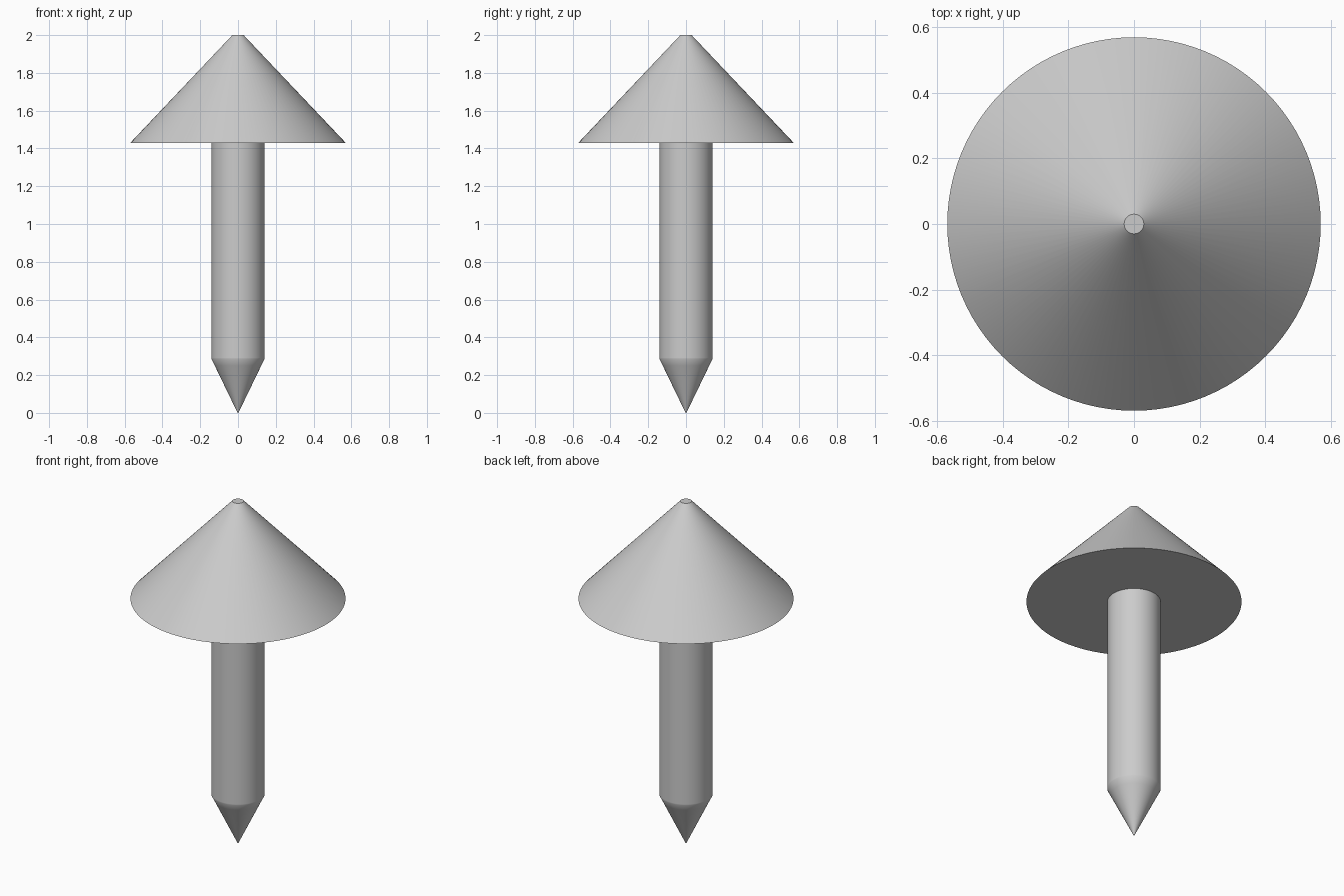
import bpy
import bmesh
import math

if "Cube" in bpy.data.objects:
    bpy.data.objects.remove(bpy.data.objects["Cube"], do_unlink=True)

SEGMENTS = 96

grey = bpy.data.materials.new("plain grey")
grey.use_nodes = True
colour = (0.6, 0.6, 0.6, 1)
grey.diffuse_color = colour
grey.node_tree.nodes["Principled BSDF"].inputs["Base Color"].default_value = colour


def lathe(name, profile):
    """Spin a (radius, height) profile, bottom to top, into a closed solid."""
    bm = bmesh.new()
    rings = []
    for radius, z in profile:
        angles = [2 * math.pi * i / SEGMENTS for i in range(SEGMENTS)]
        rings.append([bm.verts.new((radius * math.cos(a), radius * math.sin(a), z))
                      for a in angles])
    for low, high in zip(rings, rings[1:]):
        for i in range(SEGMENTS):
            j = (i + 1) % SEGMENTS
            bm.faces.new((low[i], low[j], high[j], high[i]))
    bm.faces.new(rings[0][::-1])
    bm.faces.new(rings[-1])
    mesh = bpy.data.meshes.new(name)
    bm.to_mesh(mesh)
    bm.free()
    mesh.materials.append(grey)
    obj = bpy.data.objects.new(name, mesh)
    bpy.context.collection.objects.link(obj)
    bpy.ops.object.select_all(action="DESELECT")
    obj.select_set(True)
    bpy.context.view_layer.objects.active = obj
    bpy.ops.object.shade_smooth_by_angle(angle=math.radians(30))
    return obj


# Round shaft with a pointed lower end
lathe("pointed_shaft", [(0.002, 0), (0.123, 0.25), (0.141, 0.286),
                        (0.141, 0.292), (0.141, 1.432)])

# Wide conical head with a small flat top
lathe("conical_head", [(0.57, 1.43), (0.03, 2)])
